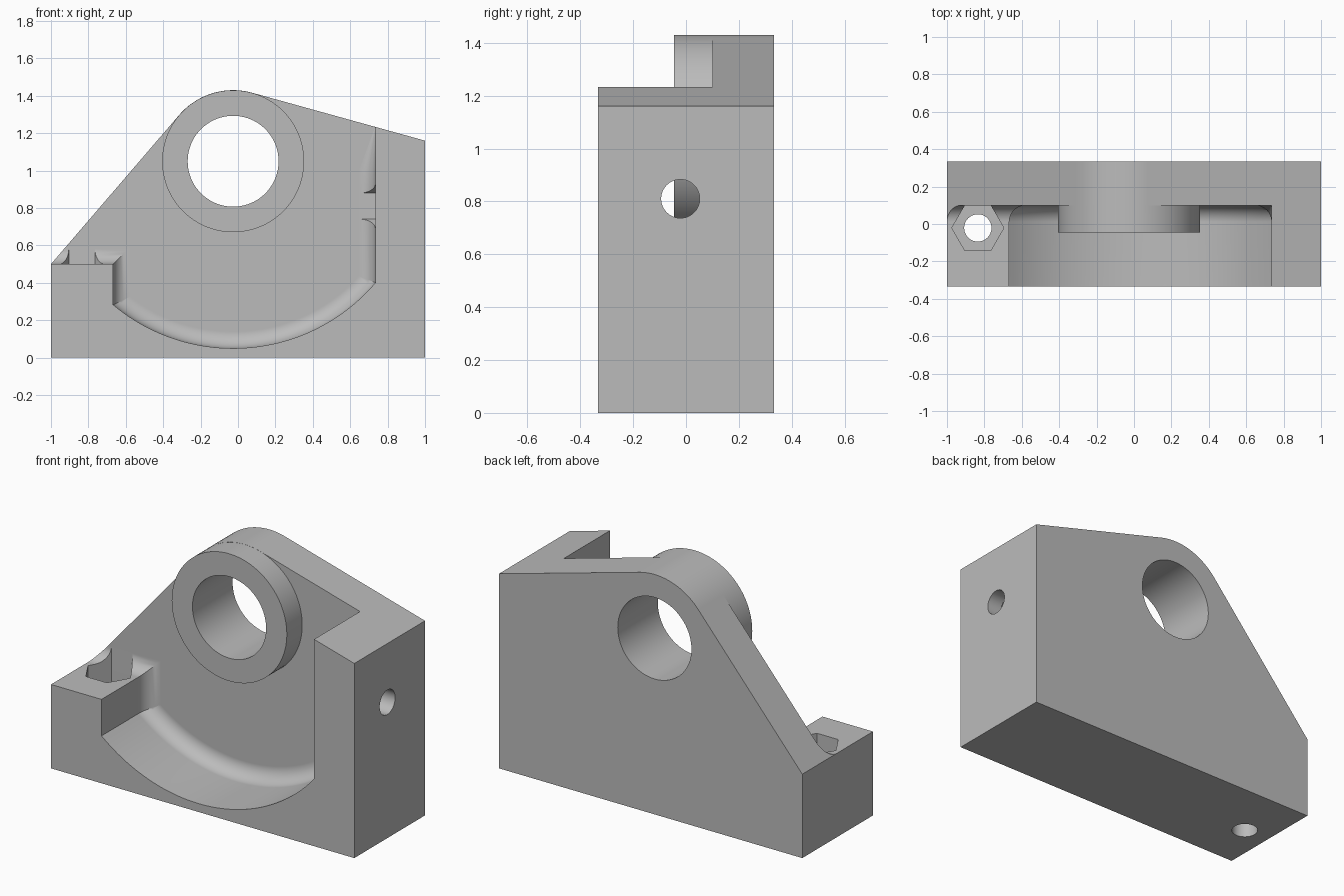
import bpy, bmesh
from math import sin, cos, pi, radians, sqrt, atan2, acos, hypot
from mathutils import Vector

cube = bpy.data.objects.get("Cube")
if cube:
    bpy.data.objects.remove(cube, do_unlink=True)

grey = bpy.data.materials.new("plain grey")
grey.use_nodes = True
color = (0.5, 0.5, 0.5, 1)
grey.diffuse_color = color
grey.node_tree.nodes["Principled BSDF"].inputs["Base Color"].default_value = color

BORE_X, BORE_Z = -0.026, 1.05      # bearing centre
BOSS_R, BORE_R, SWEEP_R = 0.38, 0.243, 1.0
HALF_Y, WEB_Y = 0.333, 0.1         # body half depth, front of the rear web
FILLET = 0.088


def loft(name, rings):
    """Closed solid through matching rings of 3D points."""
    bm = bmesh.new()
    loops = [[bm.verts.new(p) for p in ring] for ring in rings]
    n = len(loops[0])
    for a, b in zip(loops, loops[1:]):
        for i in range(n):
            j = (i + 1) % n
            bm.faces.new((a[i], a[j], b[j], b[i]))
    bm.faces.new(loops[0])
    bm.faces.new(loops[-1])
    bmesh.ops.recalc_face_normals(bm, faces=bm.faces)
    mesh = bpy.data.meshes.new(name)
    bm.to_mesh(mesh)
    bm.free()
    mesh.materials.append(grey)
    obj = bpy.data.objects.new(name, mesh)
    bpy.context.collection.objects.link(obj)
    return obj


def prism(name, pts, axis, lo, hi):
    """Extrude a 2D outline along x, y or z."""
    place = {"x": lambda u, v, d: (d, u, v),
             "y": lambda u, v, d: (u, d, v),
             "z": lambda u, v, d: (u, v, d)}[axis]
    return loft(name, [[place(u, v, d) for u, v in pts] for d in (lo, hi)])


def arc(cx, cy, r, a0, a1, n):
    return [(cx + r * cos(a0 + (a1 - a0) * i / n),
             cy + r * sin(a0 + (a1 - a0) * i / n)) for i in range(n + 1)]


def circle(cx, cy, r, n=64, turn=0.0):
    return arc(cx, cy, r, turn, turn + 2 * pi, n)[:-1]


def combine(target, tool, operation):
    mod = target.modifiers.new("cut", "BOOLEAN")
    mod.operation, mod.solver, mod.object = operation, "EXACT", tool
    bpy.context.view_layer.objects.active = target
    bpy.ops.object.modifier_apply(modifier=mod.name)
    bpy.data.objects.remove(tool, do_unlink=True)


def tangent_angle(px, pz, side):
    """Angle on the boss circle touched by a line from the point."""
    dx, dz = px - BORE_X, pz - BORE_Z
    return atan2(dz, dx) + side * acos(BOSS_R / hypot(dx, dz))


# Body outline: block with straight flanks tangent to the bearing eye
a_right = tangent_angle(1, 1.16, 1)
a_left = tangent_angle(-1, 0.5, -1) % (2 * pi)
outline = [(-1, 0), (1, 0), (1, 1.16)]
outline += arc(BORE_X, BORE_Z, BOSS_R, a_right, a_left, 40)
outline += [(-1, 0.5)]
body = prism("bearing_bracket", outline, "y", -HALF_Y, HALF_Y)

# Front recess: step, swept floor and column wall, with a fillet at the web
LEFT, RIGHT = -0.667, 0.735
a0 = atan2(-sqrt(SWEEP_R**2 - (LEFT - BORE_X)**2), LEFT - BORE_X)
a1 = atan2(-sqrt(SWEEP_R**2 - (RIGHT - BORE_X)**2), RIGHT - BORE_X)
path = [(-1.2, 0.5), (LEFT, 0.5)] + arc(BORE_X, BORE_Z, SWEEP_R, a0, a1, 48)
radii = [FILLET] * (len(path) + 1) + [0.001] * 3
path += [(RIGHT, 1.0), (RIGHT, 1.235), (RIGHT, 1.8), (-1.2, 1.8)]
path = [Vector(p) for p in path]


def mitre(i):
    normals = []
    for p, q in ((path[i - 1], path[i]), (path[i], path[(i + 1) % len(path)])):
        d = (q - p).normalized()
        normals.append(Vector((-d.y, d.x)))
    return (normals[0] + normals[1]) / (1 + normals[0].dot(normals[1]))


rings = [[(p.x, -0.5, p.y) for p in path]]
STEPS = 8
for k in range(STEPS + 1):
    a = pi / 2 * k / STEPS
    ring = []
    for i, (p, r) in enumerate(zip(path, radii)):
        q = p + mitre(i) * r * (1 - cos(a))
        ring.append((q.x, WEB_Y - r + r * sin(a), q.y))
    rings.append(ring)
combine(body, loft("recess_cutter", rings), "DIFFERENCE")

# Bearing boss and bore
boss = prism("boss", circle(BORE_X, BORE_Z, BOSS_R - 0.0005, 96), "y", -0.045, WEB_Y + 0.02)
combine(body, boss, "UNION")
bore = prism("bore_cutter", circle(BORE_X, BORE_Z, BORE_R, 80), "y", -0.5, 0.5)
combine(body, bore, "DIFFERENCE")

# Bolt holes with hexagonal nut pockets, one upright and one sideways
HOLE_R, HEX_R, HOLE_Y, DEPTH = 0.073, 0.139, -0.021, 0.17
STEP_X, COLUMN_Z = -0.835, 0.81
tools = [
    prism("foot_hole", circle(STEP_X, HOLE_Y, HOLE_R, 48), "z", -0.1, 0.6),
    prism("foot_nut", circle(STEP_X, HOLE_Y, HEX_R, 6), "z", 0.5 - DEPTH, 0.65),
    prism("column_hole", circle(HOLE_Y, COLUMN_Z, HOLE_R, 48), "x", 0.6, 1.1),
    prism("column_nut", circle(HOLE_Y, COLUMN_Z, HEX_R, 6, pi / 2), "x", 0.6, RIGHT + DEPTH),
]
for tool in tools:
    combine(body, tool, "DIFFERENCE")

# Smooth curved faces, crisp edges
bpy.ops.object.select_all(action="DESELECT")
body.select_set(True)
bpy.context.view_layer.objects.active = body
bpy.ops.object.shade_smooth_by_angle(angle=radians(25))
weighted = body.modifiers.new("weighted normals", "WEIGHTED_NORMAL")
weighted.keep_sharp = True
